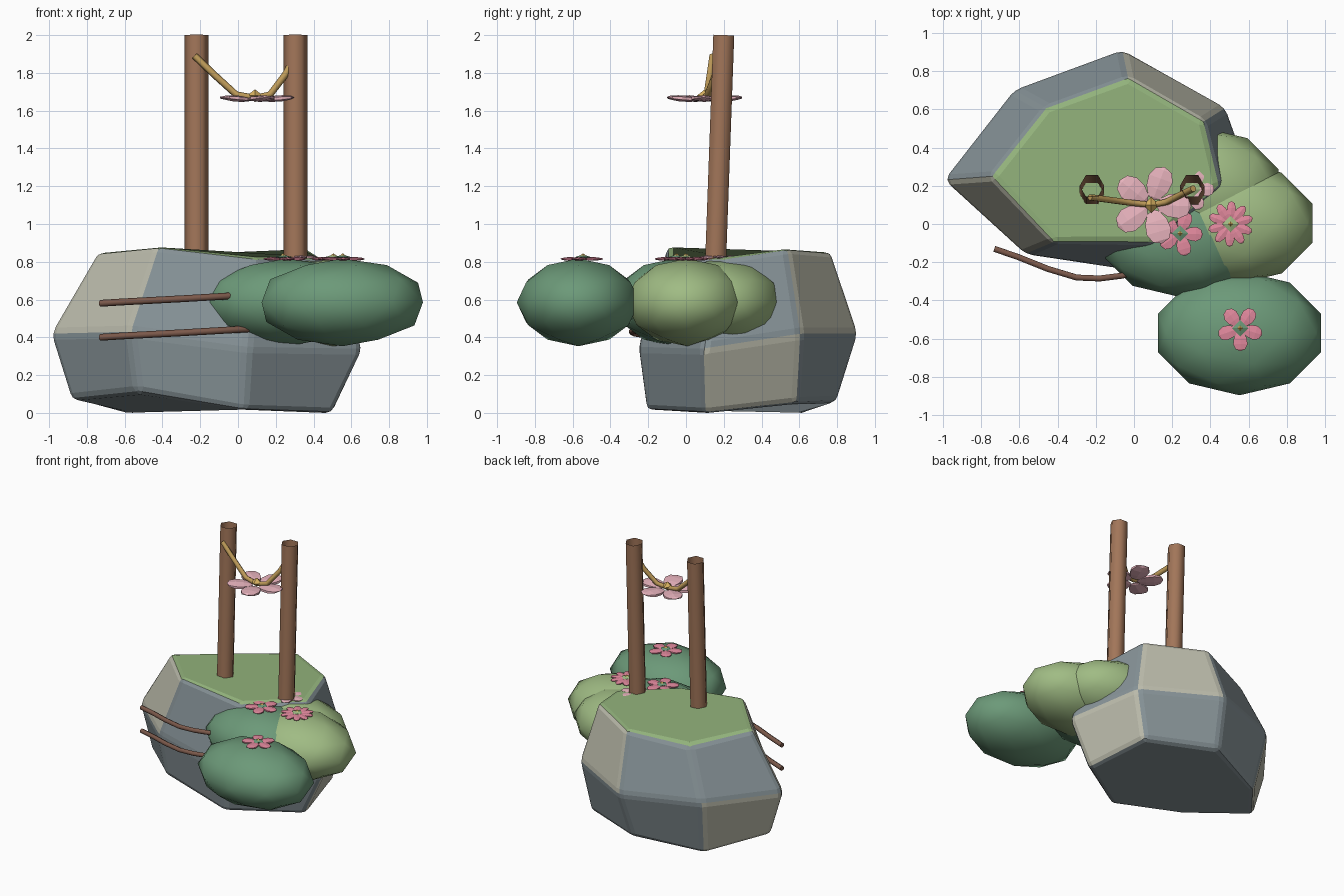
import bpy, bmesh
from math import cos, sin, radians, tau
from mathutils import Matrix, Vector

if "Cube" in bpy.data.objects:
    bpy.data.objects.remove(bpy.data.objects["Cube"])


def mat(name, r, g, b):
    m = bpy.data.materials.new(name)
    m.diffuse_color = (r, g, b, 1)
    m.use_nodes = True
    m.node_tree.nodes["Principled BSDF"].inputs["Base Color"].default_value = m.diffuse_color
    return m


STONE = mat("stone", 0.24, 0.29, 0.31)
PALE = mat("pale_stone", 0.50, 0.50, 0.41)
MOSS = mat("moss", 0.29, 0.45, 0.20)
WOOD = mat("post_wood", 0.36, 0.18, 0.10)
BARK = mat("bark", 0.20, 0.10, 0.07)
ROPE = mat("rope", 0.52, 0.33, 0.10)
DARK = mat("dark_leaf", 0.15, 0.32, 0.19)
LIGHT = mat("light_leaf", 0.35, 0.50, 0.23)
PINK = mat("pink", 0.76, 0.25, 0.34)
BLUSH = mat("blush", 0.82, 0.46, 0.52)
GOLD = mat("gold", 0.70, 0.45, 0.12)


def finish(name, bm, mats, smooth=None):
    me = bpy.data.meshes.new(name)
    bm.to_mesh(me)
    bm.free()
    for m in mats:
        me.materials.append(m)
    ob = bpy.data.objects.new(name, me)
    bpy.context.collection.objects.link(ob)
    if smooth:
        bpy.ops.object.select_all(action='DESELECT')
        ob.select_set(True)
        bpy.context.view_layer.objects.active = ob
        bpy.ops.object.shade_smooth_by_angle(angle=radians(smooth))
    return ob


# Boulder: three seven-sided rings, mossy top, bevelled edges
rings = [
    [(-.89, .23, .07), (-.58, .61, -.018), (-.10, .80, .06), (.40, .59, .05),
     (.50, .10, -.005), (.03, -.21, .01), (-.53, -.12, .11)],
    [(-1.0, .23, .42), (-.63, .705, .42), (-.06, .915, .42), (.48, .61, .42),
     (.67, .09, .34), (.05, -.255, .35), (-.57, -.16, .43)],
    [(-.75, .25, .85), (-.46, .61, .785), (-.03, .77, .855), (.37, .54, .875),
     (.45, .20, .82), (.10, -.10, .82), (-.42, -.10, .885)],
]
bm = bmesh.new()
vs = [[bm.verts.new(p) for p in r] for r in rings]
pale = {(0, 0), (0, 3), (1, 2), (1, 6)}
for k in range(2):
    for i in range(7):
        j = (i + 1) % 7
        f = bm.faces.new((vs[k][i], vs[k][j], vs[k + 1][j], vs[k + 1][i]))
        f.material_index = int((k, i) in pale)
bm.faces.new(vs[0])
bm.faces.new(vs[2]).material_index = 2
bmesh.ops.recalc_face_normals(bm, faces=bm.faces)
bmesh.ops.bevel(bm, geom=list(bm.edges), offset=.034, segments=2, profile=.5,
                affect='EDGES', material=-1)
finish("boulder", bm, [STONE, PALE, MOSS])


# Tubes swept along a few points
def tube(name, pts, radius, m, sides=6, caps=True):
    bm = bmesh.new()
    pts = [Vector(p) for p in pts]
    loops = []
    for i, p in enumerate(pts):
        t = (pts[min(i + 1, len(pts) - 1)] - pts[max(i - 1, 0)]).normalized()
        u = t.cross(Vector((0, 1, 0))).normalized()
        w = t.cross(u)
        loops.append([bm.verts.new(p + radius * (u * cos(tau * a / sides) + w * sin(tau * a / sides)))
                      for a in range(sides)])
    for a, b in zip(loops, loops[1:]):
        for i in range(sides):
            j = (i + 1) % sides
            bm.faces.new((a[i], a[j], b[j], b[i]))
    if caps:
        bm.faces.new(loops[0])
        bm.faces.new(loops[-1])
    bmesh.ops.recalc_face_normals(bm, faces=bm.faces)
    if not caps:  # open tubes face outwards
        f = bm.faces[:][0]
        if f.normal.dot(f.calc_center_median() - (pts[0] + pts[-1]) / 2) < 0:
            bmesh.ops.reverse_faces(bm, faces=bm.faces)
    return finish(name, bm, [m], 65)


# Leaning hollow posts
for side, x in (("left", -.22), ("right", .304)):
    tube(side + "_post", [(x, .157, .81), (x, .20, 2.0)], .064, WOOD, 6, caps=False)

# Sagging rope between the posts
tube("rope", [(-.23, .14, 1.89), (-.12, .125, 1.785), (-.01, .11, 1.685), (.09, .10, 1.667),
              (.17, .115, 1.685), (.25, .155, 1.79), (.31, .185, 1.90)], .018, ROPE)

# Twigs along the front of the boulder
for n, z in (("upper", .58), ("lower", .40)):
    tube(n + "_twig", [(-.73, -.13, z), (-.60, -.175, z + .008), (-.45, -.235, z + .016),
                       (-.30, -.28, z + .024), (-.18, -.285, z + .031),
                       (-.06, -.27, z + .038), (.06, -.22, z + .045)], .018, BARK)

# Rounded shrubs
shrubs = [("front_shrub", .552, -.57, DARK), ("right_shrub", .508, .005, LIGHT),
          ("left_shrub", .258, -.06, DARK), ("rear_shrub", .33, .185, LIGHT)]
for name, x, y, m in shrubs:
    bm = bmesh.new()
    bmesh.ops.create_icosphere(bm, subdivisions=2, radius=1, matrix=Matrix.Translation(
        (x, y, .585)) @ Matrix.Diagonal((.449, .326, .232, 1)))
    finish(name, bm, [m], 60)


# Flowers: ring of flattened pointed petals around a faceted bud
def flower(name, c, r, n, phase, petal, leaf, lift=0.0):
    wide = .36 if n < 7 else .23
    bm = bmesh.new()
    for i in range(n):
        new = bmesh.ops.create_uvsphere(bm, u_segments=6, v_segments=5, radius=1)["verts"]
        for v in new:
            y, z, x = v.co
            v.co = (r * (.56 + .44 * x), r * wide * y * (1 + .2 * x),
                    r * (.08 * z + lift * x))
        bmesh.ops.rotate(bm, verts=new, cent=(0, 0, 0),
                         matrix=Matrix.Rotation(radians(phase) + tau * i / n, 3, 'Z'))
    bmesh.ops.translate(bm, verts=bm.verts, vec=c)
    bmesh.ops.recalc_face_normals(bm, faces=bm.faces)
    finish(name + "_petals", bm, [petal])
    # bud, sitting on a small leaf disc where there is one
    bm = bmesh.new()
    parts = [(.36 * r, .01, 1, .3)] if leaf else []
    for rad, dz, mi, flat in parts + [(.2 * r, .05 * r + .005, 0, .8)]:
        before = set(bm.faces)
        bmesh.ops.create_uvsphere(bm, u_segments=4, v_segments=2, radius=rad,
                                  matrix=Matrix.Translation(Vector(c) + Vector((0, 0, dz)))
                                  @ Matrix.Diagonal((1, 1, flat, 1)))
        for f in set(bm.faces) - before:
            f.material_index = mi
    finish(name + "_centre", bm, [GOLD] + ([leaf] if leaf else []))


flower("hanging_flower", (.09, .10, 1.664), .21, 5, 70, BLUSH, None, .03)
flower("front_flower", (.555, -.545, .815), .12, 5, 55, PINK, DARK)
flower("left_flower", (.24, -.05, .815), .12, 5, 70, PINK, DARK)
flower("right_flower", (.505, 0, .815), .12, 10, 15, PINK, LIGHT)
flower("rear_flower", (.31, .18, .825), .11, 5, 0, BLUSH, LIGHT)
